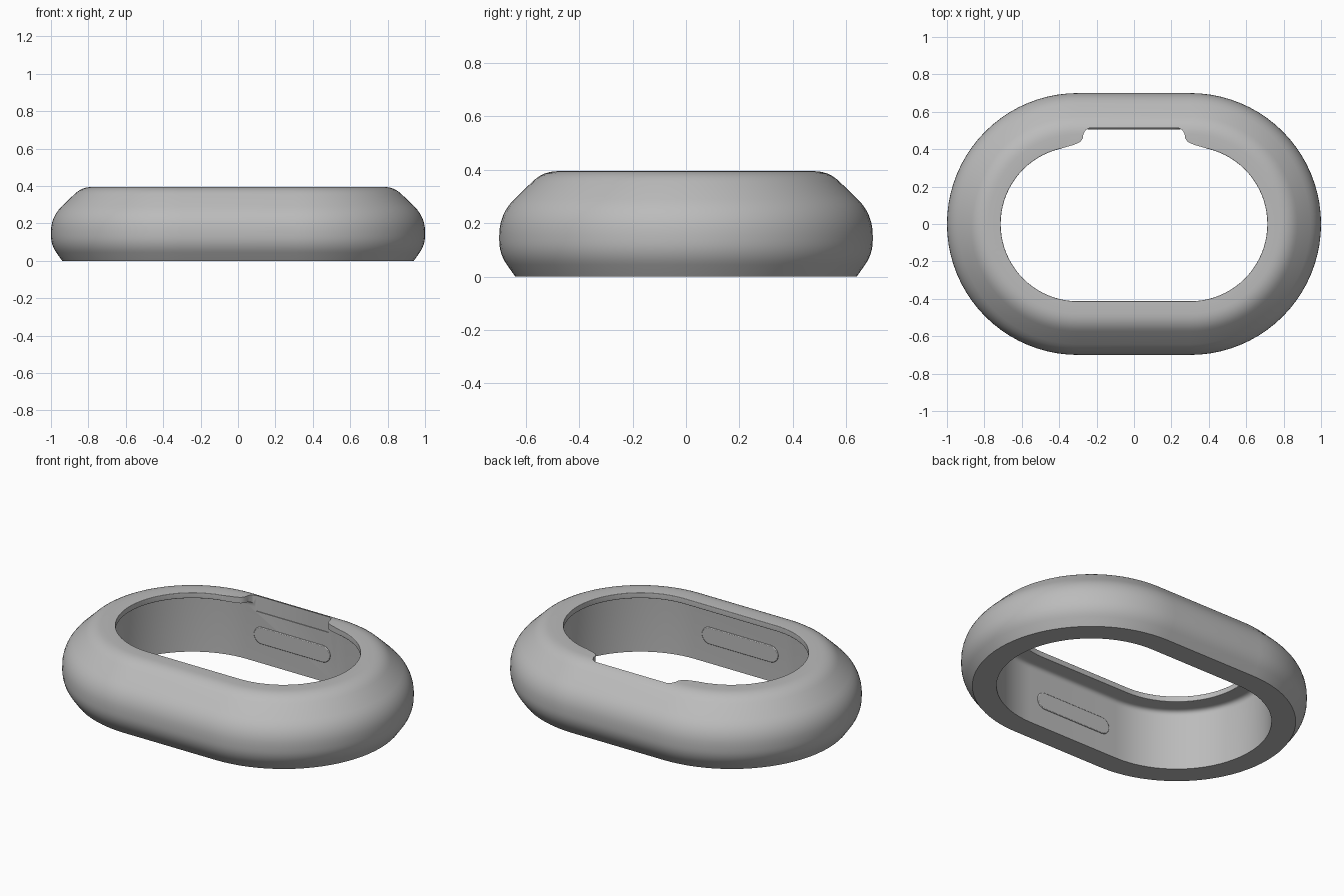
import bpy, bmesh, math

cube = bpy.data.objects.get("Cube")
if cube:
    bpy.data.objects.remove(cube, do_unlink=True)

grey = bpy.data.materials.new("light_grey")
grey.use_nodes = True
colour = (0.5, 0.5, 0.5, 1)
grey.diffuse_color = colour
grey.node_tree.nodes["Principled BSDF"].inputs["Base Color"].default_value = colour

HALF_STRAIGHT, RADIUS, STEPS = 0.3, 0.7, 40


def make_object(name, bm):
    bmesh.ops.recalc_face_normals(bm, faces=bm.faces)
    mesh = bpy.data.meshes.new(name)
    bm.to_mesh(mesh)
    bm.free()
    mesh.materials.append(grey)
    obj = bpy.data.objects.new(name, mesh)
    bpy.context.collection.objects.link(obj)
    return obj


def stadium(half, radius, steps):
    """Outline of a bar with two round ends."""
    points = []
    for side, start in ((1, -math.pi / 2), (-1, math.pi / 2)):
        for i in range(steps + 1):
            a = start + math.pi * i / steps
            points.append((side * half + radius * math.cos(a), radius * math.sin(a)))
    return points


def round_profile(corners, steps=6):
    """Round each corner (inset, height, size) with a quadratic curve."""
    out = []
    for i, (x, z, size) in enumerate(corners):
        if size == 0:
            out.append((x, z))
            continue
        ends = []
        for nx, nz, _ in (corners[i - 1], corners[(i + 1) % len(corners)]):
            t = size / math.hypot(nx - x, nz - z)
            ends.append((x + (nx - x) * t, z + (nz - z) * t))
        for k in range(steps + 1):
            t = k / steps
            out.append(tuple((1 - t) ** 2 * p + 2 * t * (1 - t) * c + t * t * q
                             for p, c, q in zip(ends[0], (x, z), ends[1])))
    return out


def prism(name, points, place, low, high):
    bm = bmesh.new()
    face = bm.faces.new([bm.verts.new(place(x, y, low)) for x, y in points])
    moved = bmesh.ops.extrude_face_region(bm, geom=[face])["geom"]
    offset = bm.verts.new(place(0, 0, high)).co - bm.verts.new(place(0, 0, low)).co
    bmesh.ops.translate(bm, vec=offset,
                        verts=[v for v in moved if isinstance(v, bmesh.types.BMVert)])
    bmesh.ops.delete(bm, geom=[v for v in bm.verts if not v.link_faces], context="VERTS")
    return make_object(name, bm)


def smooth(obj):
    bpy.ops.object.select_all(action="DESELECT")
    obj.select_set(True)
    bpy.context.view_layer.objects.active = obj
    bpy.ops.object.shade_smooth_by_angle(angle=math.radians(32))


# Ring body: a closed wall section swept around the stadium outline
section = round_profile([
    (0.06, 0, 0), (0, 0.085, 0.05), (0, 0.235, 0.08), (0.165, 0.395, 0.055),
    (0.287, 0.395, 0.004), (0.287, 0.362, 0.004), (0.19, 0.355, 0.03), (0.19, 0, 0)])
bm = bmesh.new()
loops = [[bm.verts.new((x, y, z)) for x, y in stadium(HALF_STRAIGHT, RADIUS - inset, STEPS)]
         for inset, z in section]
for i, loop in enumerate(loops):
    below = loops[i - 1]
    for k in range(len(loop)):
        bm.faces.new((below[k - 1], below[k], loop[k], loop[k - 1]))
ring = make_object("ring_body", bm)

# Rounded notch cut through the back of the upper lip
half = [(0.42, 0.3), (0.42, 0.38), (0.385, 0.405), (0.32, 0.424), (0.288, 0.438),
        (0.274, 0.458), (0.27, 0.483), (0.257, 0.504), (0.235, 0.514)]
outline = half + [(-x, y) for x, y in reversed(half)]
cutter = prism("notch_cutter", outline, lambda x, y, h: (x, y, h), 0.3, 0.5)
cutter.hide_render = True
cut = ring.modifiers.new("notch", "BOOLEAN")
cut.operation = "DIFFERENCE"
cut.solver = "EXACT"
cut.object = cutter
bpy.context.view_layer.objects.active = ring
bpy.ops.object.modifier_apply(modifier=cut.name)
bpy.data.objects.remove(cutter, do_unlink=True)
smooth(ring)

# Thin pill-shaped pads on the front and back inner walls
for name, side in (("front_pad", -1), ("back_pad", 1)):
    pad = prism(name, stadium(0.2, 0.05, 12),
                lambda x, y, h: (x, side * h, 0.165 + y), 0.513, 0.504)
    bevel = pad.modifiers.new("soft_edge", "BEVEL")
    bevel.width = 0.004
    bevel.segments = 2
    smooth(pad)
